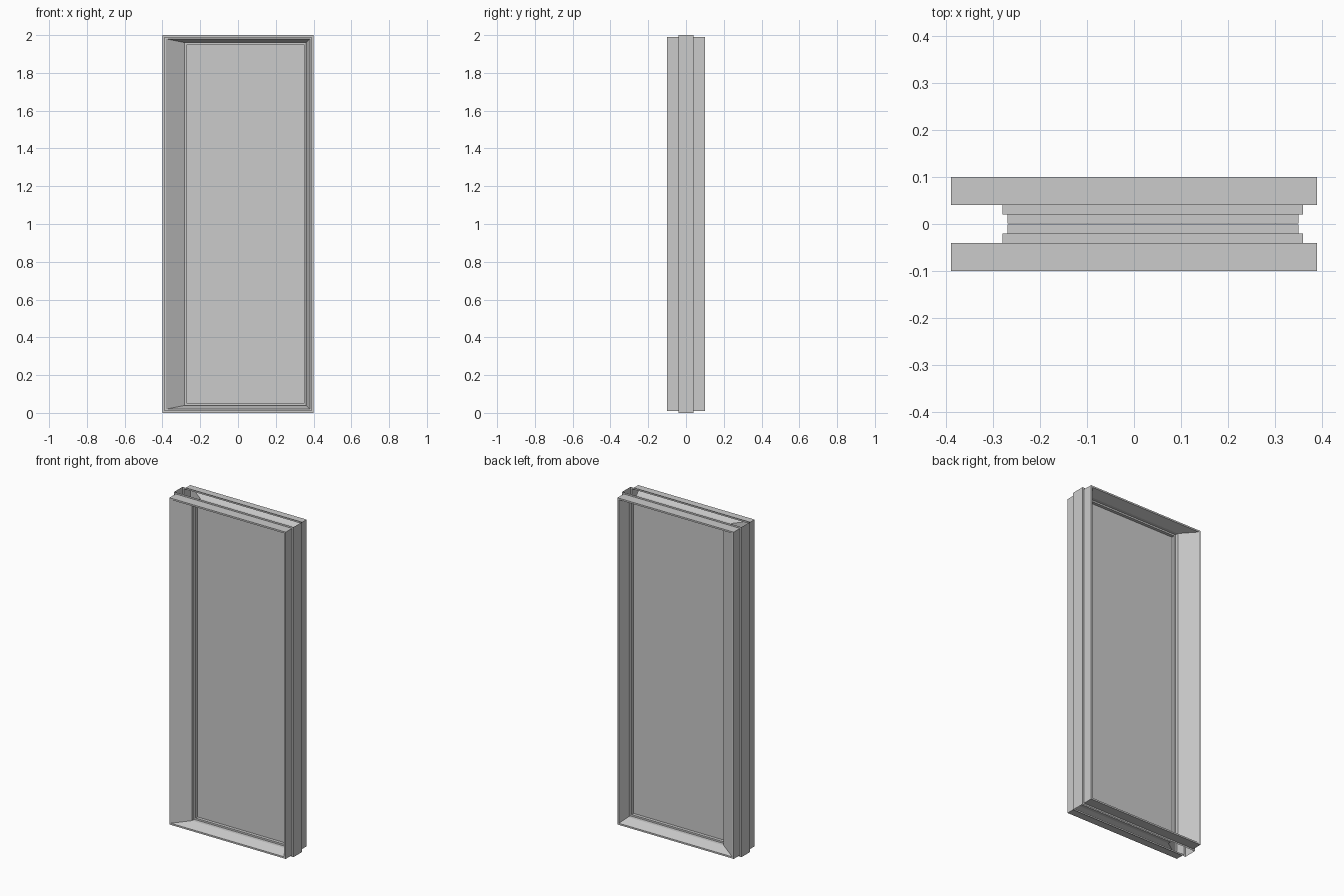
import bpy
import bmesh

if "Cube" in bpy.data.objects:
    bpy.data.objects.remove(bpy.data.objects["Cube"], do_unlink=True)

HALF_W, HEIGHT = 0.40, 2.0
HINGE_EXTRA = 0.08      # the right jamb is this much wider than the others

grey = bpy.data.materials.new("plain_grey")
grey.use_nodes = True
grey.diffuse_color = (0.6, 0.6, 0.6, 1)
grey.node_tree.nodes["Principled BSDF"].inputs["Base Color"].default_value = grey.diffuse_color


def finish(name, bm):
    mesh = bpy.data.meshes.new(name)
    bm.to_mesh(mesh)
    bm.free()
    mesh.materials.append(grey)
    obj = bpy.data.objects.new(name, mesh)
    bpy.context.collection.objects.link(obj)


def ring(bm, inset, depth, side, wide):
    """Rectangle of vertices, inset from the outer frame at a given depth."""
    left = -HALF_W + inset + (HINGE_EXTRA if wide else 0)
    right = HALF_W - inset
    low, high = inset, HEIGHT - inset
    corners = [(left, low), (right, low), (right, high), (left, high)]
    return [bm.verts.new((x, side * depth, z)) for x, z in corners]


def face(bm, verts, side):
    bm.faces.new(verts if side < 0 else verts[::-1])


def sweep(name, profile, side, fill=False):
    """Mitred profile of (inset, depth, wide) around the opening."""
    bm = bmesh.new()
    rings = [ring(bm, i, d, side, w) for i, d, w in profile]
    for a, b in zip(rings, rings[1:]):
        for k in range(4):
            n = (k + 1) % 4
            face(bm, [a[k], a[n], b[n], b[k]], side)
    if fill:
        face(bm, rings[-1], side)
    finish(name, bm)


# Casing: flange, outer wall, thin lip and sloped reveal
casing = [(0, 0.04, False), (0.01, 0.04, False), (0.01, 0.10, False),
          (0.02, 0.10, False), (0.04, 0.04, True)]
# Stepped bead that holds the panel
bead = [(0.04, 0.04, True), (0.04, 0.02, True), (0.05, 0.02, True), (0.05, 0.001, True)]

for label, side in (("front", -1), ("back", 1)):
    sweep(label + "_casing", casing, side)
    sweep(label + "_panel_bead", bead, side)
    sweep(label + "_panel", bead[-1:], side, fill=True)

# Side strips that join the two casings; top and bottom stay open
for label, sx in (("left", 1), ("right", -1)):
    bm = bmesh.new()
    strip = [(-0.04, 0), (0.04, 0), (0.04, HEIGHT), (-0.04, HEIGHT)]
    face(bm, [bm.verts.new((sx * HALF_W, y, z)) for y, z in strip], -sx)
    finish(label + "_side_strip", bm)
